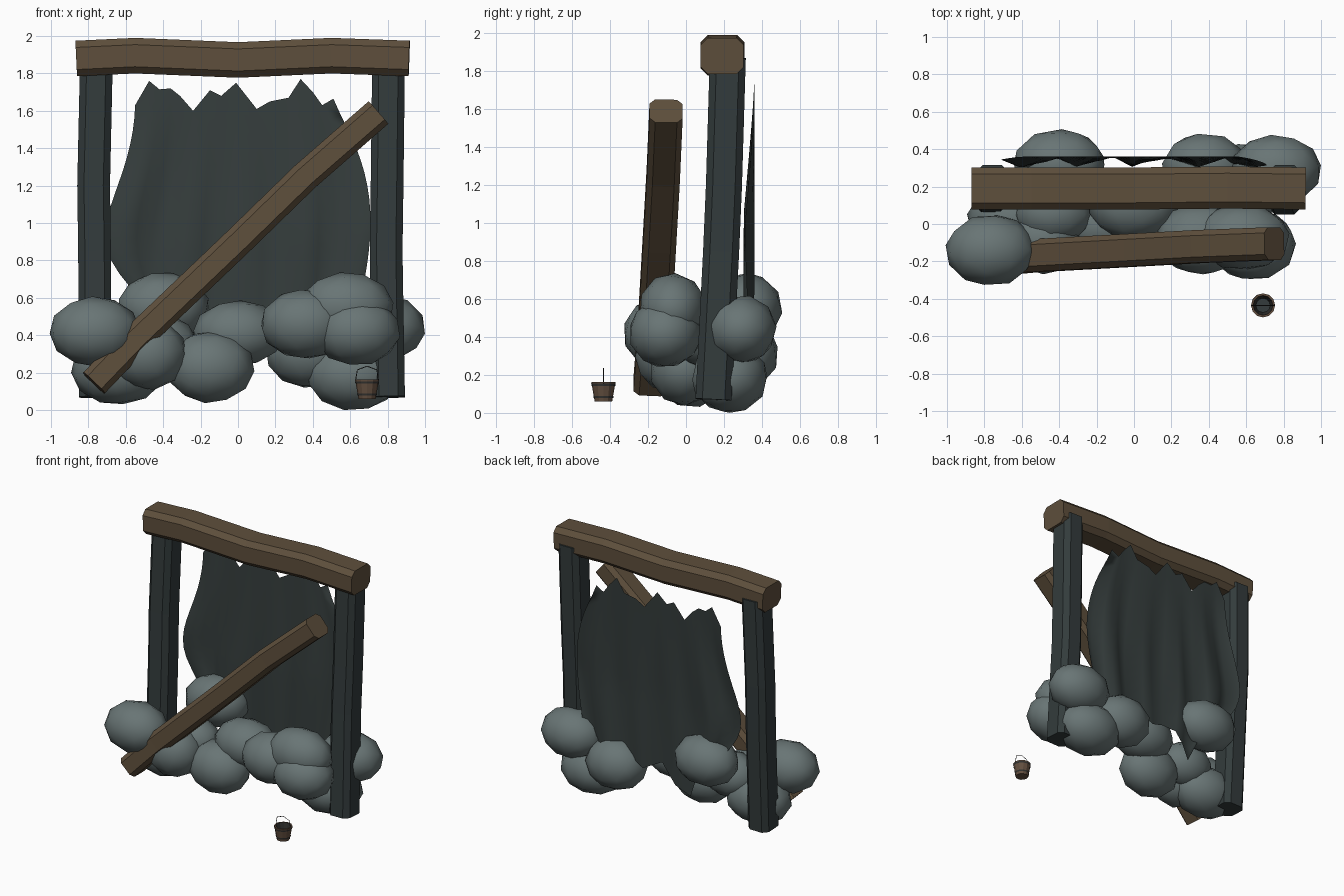
import bpy, bmesh, math, random
from mathutils import Vector, Euler

random.seed(4)
if "Cube" in bpy.data.objects:
    bpy.data.objects.remove(bpy.data.objects["Cube"])


def material(name, color):
    m = bpy.data.materials.new(name)
    m.use_nodes = True
    m.diffuse_color = (*color, 1)
    node = next(n for n in m.node_tree.nodes if n.type == "BSDF_PRINCIPLED")
    node.inputs["Base Color"].default_value = (*color, 1)
    node.inputs["Roughness"].default_value = 0.9
    return m


BROWN = material("brown wood", (0.112, 0.078, 0.045))
DARK = material("dark slate timber", (0.033, 0.044, 0.045))
CLOTH = material("dark cloth", (0.036, 0.047, 0.046))
STONE = material("grey stone", (0.140, 0.178, 0.178))
PAIL = material("pail wood", (0.125, 0.078, 0.050))
IRON = material("dark iron", (0.030, 0.030, 0.028))


def finish(name, bm, mats, smooth=False):
    bmesh.ops.recalc_face_normals(bm, faces=bm.faces)
    for f in bm.faces:
        f.smooth = smooth
    mesh = bpy.data.meshes.new(name)
    bm.to_mesh(mesh)
    bm.free()
    for m in mats:
        mesh.materials.append(m)
    ob = bpy.data.objects.new(name, mesh)
    bpy.context.collection.objects.link(ob)
    return ob


def skin(bm, rings):
    """Bridge closed rings of vertices with quads."""
    faces = []
    for a, b in zip(rings, rings[1:]):
        n = len(a)
        for i in range(n):
            j = (i + 1) % n
            faces.append(bm.faces.new((a[i], a[j], b[j], b[i])))
    return faces


def timber(name, path, hint, width, depth, mat, cut=0.036):
    """Chamfered beam swept along a path; width lies along the hint."""
    bm = bmesh.new()
    pts = [Vector(p) for p in path]
    w, d = width / 2, depth / 2
    section = []
    for sx, sy in ((1, 1), (-1, 1), (-1, -1), (1, -1)):
        pair = [(sx * w, sy * (d - cut)), (sx * (w - cut), sy * d)]
        section += pair if sx * sy > 0 else pair[::-1]
    rings = []
    for i, p in enumerate(pts):
        t = (pts[min(i + 1, len(pts) - 1)] - pts[max(i - 1, 0)]).normalized()
        u = Vector(hint)
        u = (u - t * u.dot(t)).normalized()
        v = t.cross(u)
        rings.append([bm.verts.new(p + u * a + v * b) for a, b in section])
    skin(bm, rings)
    bm.faces.new(rings[0])
    bm.faces.new(rings[-1])
    return finish(name, bm, [mat])


# Frame: lintel, two leaning posts, fallen diagonal beam
timber("lintel", [(-0.865, 0.19, 1.88), (-0.55, 0.19, 1.895), (0, 0.19, 1.872),
                  (0.5, 0.195, 1.895), (0.915, 0.19, 1.88)], (0, 1, 0), 0.225, 0.19, BROWN)
timber("right_post", [(-0.762, 0.145, 0.07), (-0.767, 0.185, 0.85),
                      (-0.772, 0.2, 1.2), (-0.757, 0.22, 1.87)], (1, 0, 0), 0.175, 0.19, DARK)
timber("left_post", [(0.805, 0.145, 0.07), (0.792, 0.185, 0.85),
                     (0.797, 0.2, 1.2), (0.805, 0.22, 1.87)], (1, 0, 0), 0.175, 0.19, DARK)
timber("fallen_beam", [(-0.77, -0.19, 0.145), (-0.54, -0.17, 0.385), (0, -0.14, 0.9),
                       (0.36, -0.12, 1.25), (0.75, -0.105, 1.59)],
       (0, 1, 0), 0.175, 0.16, BROWN, 0.03)

# Rubble: centre and radii of each boulder
boulders = [
    (-0.765, -0.14, 0.42, 0.24, 0.19, 0.185), (0.58, -0.07, 0.55, 0.25, 0.175, 0.185),
    (-0.4, 0.32, 0.55, 0.245, 0.185, 0.185), (0.76, 0.29, 0.44, 0.24, 0.185, 0.18),
    (0.38, 0.3, 0.31, 0.23, 0.185, 0.19), (0.62, 0.23, 0.185, 0.25, 0.2, 0.185),
    (-0.15, -0.01, 0.23, 0.235, 0.18, 0.19), (-0.64, 0.03, 0.215, 0.25, 0.19, 0.185),
    (0.635, -0.11, 0.42, 0.23, 0.19, 0.18), (0.36, -0.08, 0.46, 0.24, 0.19, 0.185),
    (0, 0.1, 0.41, 0.24, 0.185, 0.175), (-0.48, -0.085, 0.3, 0.205, 0.18, 0.19),
    (-0.43, 0.06, 0.35, 0.21, 0.165, 0.165),
]
for n, (x, y, z, rx, ry, rz) in enumerate(boulders, 1):
    bm = bmesh.new()
    bmesh.ops.create_icosphere(bm, subdivisions=2, radius=1.02)
    turn = Euler([random.uniform(0, math.tau) for _ in range(3)]).to_matrix()
    for v in bm.verts:
        c = turn @ v.co
        v.co = Vector((x + c.x * rx, y + c.y * ry, z + c.z * rz))
    finish(f"boulder_{n}", bm, [STONE], True)

# Torn curtain: columns run from the ragged top edge to the ragged hem
top = [(-0.55, 1.63), (-0.475, 1.76), (-0.42, 1.715), (-0.36, 1.72), (-0.31, 1.68),
       (-0.24, 1.6), (-0.15, 1.71), (-0.09, 1.68), (-0.01, 1.75), (0.1, 1.61),
       (0.17, 1.65), (0.27, 1.67), (0.335, 1.77), (0.4, 1.7), (0.45, 1.63),
       (0.51, 1.665), (0.55, 1.56)]
hem = [0.66, 0.56, 0.6, 0.48, 0.4, 0.22, 0.3, 0.38, 0.42, 0.36, 0.4, 0.32, 0.4,
       0.38, 0.48, 0.42, 0.55]
bm = bmesh.new()
rows, cols = 14, []
for i, ((x, z), low) in enumerate(zip(top, hem)):
    u = x / 0.55
    flare, swell, power = (0.05, 0.14, 2) if u < 0 else (0.18, 0.11, 0.85)
    col = []
    for r in range(rows + 1):
        v = r / rows
        bulge = swell * u * math.sin(math.pi * v ** power)
        fold = min(1, 1.7 * v) * (0.5 + 0.5 * math.sin(14 * u + 1.5 * v))
        col.append(bm.verts.new((x * (1 + flare * v) + bulge, 0.362 - 0.058 * fold,
                                 z + (low - z) * v)))
    cols.append(col)
for a, b in zip(cols, cols[1:]):
    for r in range(rows):
        bm.faces.new((a[r], a[r + 1], b[r + 1], b[r]))
finish("torn_curtain", bm, [CLOTH], True)

# Small pail: turned wall with dark inside, two hoops and a wire handle
PX, PY = 0.69, -0.435


def circle(bm, r, z, sides=12):
    turns = [math.tau * k / sides for k in range(sides)]
    return [bm.verts.new((PX + r * math.cos(t), PY + r * math.sin(t), z)) for t in turns]


bm = bmesh.new()
rings = [circle(bm, r, z) for r, z in
         ((0.046, 0.06), (0.064, 0.163), (0.053, 0.163), (0.038, 0.085))]
walls = skin(bm, rings)
for f in walls[-12:]:
    f.material_index = 1
bm.faces.new(rings[0])
bm.faces.new(rings[-1]).material_index = 2
finish("pail", bm, [PAIL, IRON, DARK])

for name, z, r in (("lower_hoop", 0.078, 0.0515), ("upper_hoop", 0.142, 0.0625)):
    bm = bmesh.new()
    skin(bm, [circle(bm, r, z), circle(bm, r + 0.002, z + 0.012)])
    finish(name, bm, [IRON])

wire = bpy.data.curves.new("pail_handle", "CURVE")
wire.dimensions = "3D"
wire.bevel_depth = 0.0025
wire.bevel_resolution = 0
line = wire.splines.new("POLY")
arch = [(-0.062, 0.155), (-0.052, 0.215), (0, 0.235), (0.052, 0.215), (0.062, 0.155)]
line.points.add(len(arch) - 1)
for p, (dx, z) in zip(line.points, arch):
    p.co = (PX + dx, PY, z, 1)
wire.materials.append(IRON)
bpy.context.collection.objects.link(bpy.data.objects.new("pail_handle", wire))
